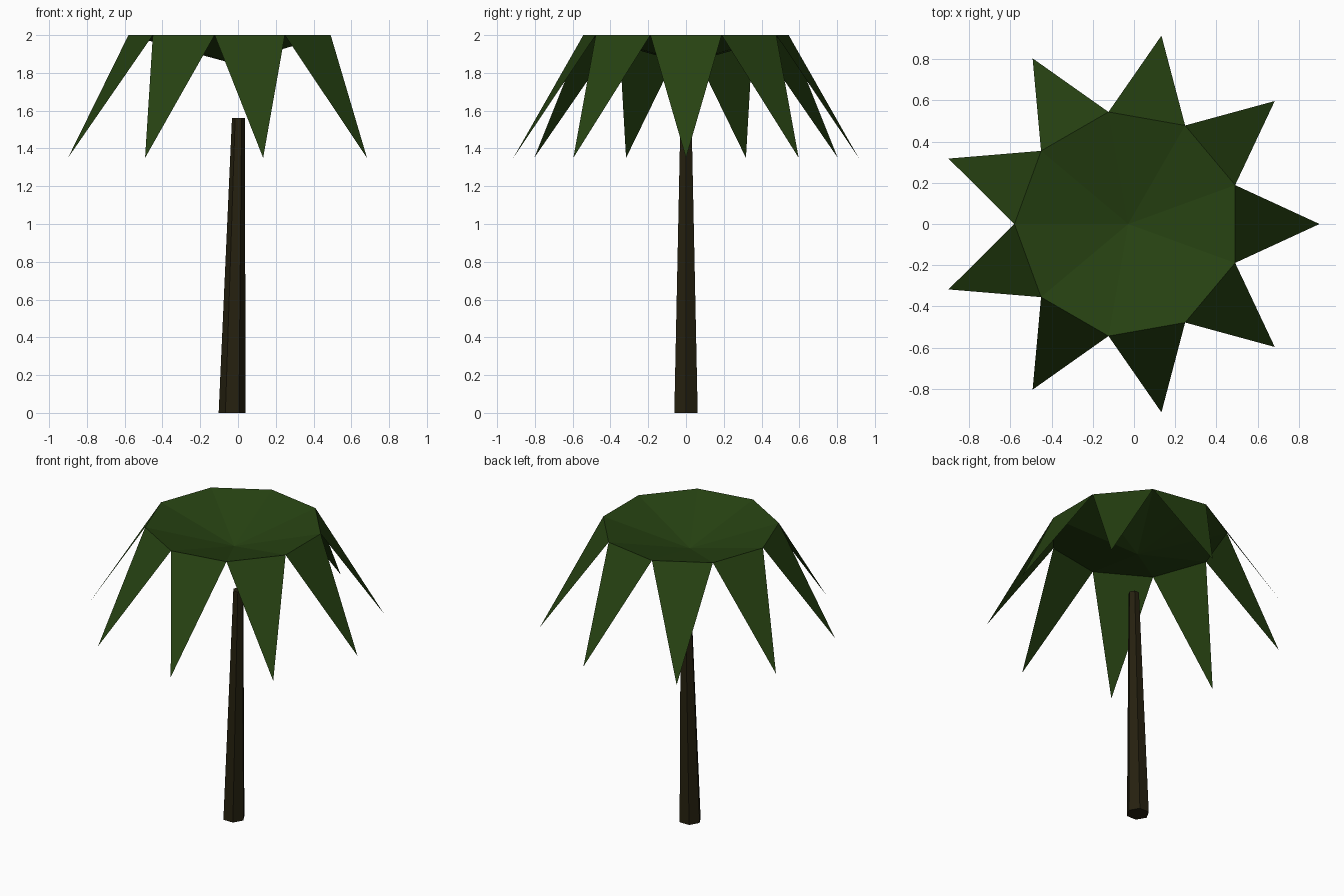
import bpy, bmesh, math
from mathutils import Matrix, Vector

if "Cube" in bpy.data.objects:
    bpy.data.objects.remove(bpy.data.objects["Cube"])

CX = -0.028          # crown centre
LEAVES = 9


def material(name, rgb):
    m = bpy.data.materials.new(name)
    m.diffuse_color = (*rgb, 1)
    m.use_nodes = True
    m.node_tree.nodes["Principled BSDF"].inputs["Base Color"].default_value = m.diffuse_color
    return m


def finish(bm, name, mat):
    me = bpy.data.meshes.new(name)
    bm.to_mesh(me)
    bm.free()
    me.materials.append(mat)
    ob = bpy.data.objects.new(name, me)
    bpy.context.collection.objects.link(ob)
    return ob


def ring_point(r, deg, z):
    a = math.radians(deg)
    return Vector((CX + r * math.cos(a), r * math.sin(a), z))


leaf_green = material("leaf green", (0.020, 0.055, 0.006))
bark_brown = material("bark brown", (0.019, 0.015, 0.005))

# Crown: shallow funnel with a drooping pointed leaf on each rim edge
bm = bmesh.new()
step = 360 / LEAVES
centre = bm.verts.new((CX, 0, 1.85))
rim = [bm.verts.new(ring_point(0.552, step * (i - 0.5), 2.0)) for i in range(LEAVES)]
for i in range(LEAVES):
    a, b = rim[i], rim[(i + 1) % LEAVES]
    tip = bm.verts.new(ring_point(0.928, step * i, 1.35))
    bm.faces.new((centre, a, b))
    bm.faces.new((a, tip, b))
finish(bm, "palm_leaves", leaf_green)

# Trunk: six-sided, tapered and leaning slightly to the right
bm = bmesh.new()
bmesh.ops.create_cone(bm, cap_ends=True, segments=6, radius1=0.0715, radius2=0.034,
                      depth=1.56, matrix=Matrix.Rotation(math.radians(30), 4, 'Z'))
if max(v.co.y for v in bm.verts) > 0.07:      # keep corners on the x axis
    bmesh.ops.rotate(bm, verts=bm.verts, matrix=Matrix.Rotation(math.radians(30), 3, 'Z'))
for v in bm.verts:
    v.co.x += -0.031 if v.co.z < 0 else 0.002
    v.co.z += 0.78
finish(bm, "trunk", bark_brown)
